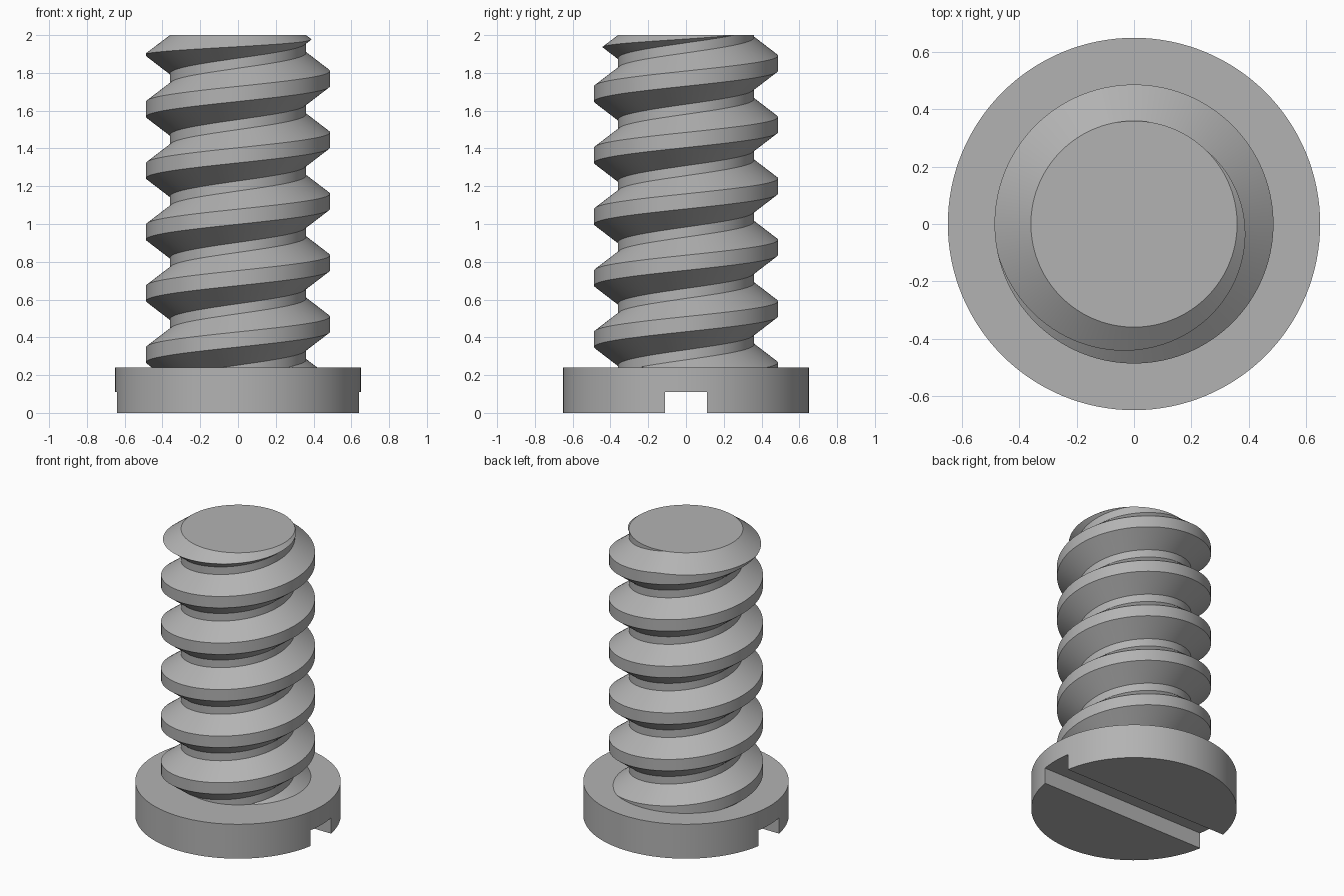
import bpy, bmesh, math

cube = bpy.data.objects.get("Cube")
if cube:
    bpy.data.objects.remove(cube, do_unlink=True)

HEAD_R, HEAD_H = 0.65, 0.24
SLOT_W, SLOT_H = 0.225, 0.11
ROOT, CREST, TOP, SUNK = 0.36, 0.487, 2.0, 0.15
PITCH, FLANK, FLAT, PHASE = 0.325, 0.096, 0.08, 0.47
SLOPE = (CREST - ROOT) / FLANK
STEPS = 160

steel = bpy.data.materials.new("grey steel")
steel.use_nodes = True
grey = (0.45, 0.45, 0.45, 1)
steel.diffuse_color = grey
steel.node_tree.nodes["Principled BSDF"].inputs["Base Color"].default_value = grey


def make_object(name, bm):
    mesh = bpy.data.meshes.new(name)
    bmesh.ops.recalc_face_normals(bm, faces=bm.faces)
    bm.to_mesh(mesh)
    bm.free()
    ob = bpy.data.objects.new(name, mesh)
    bpy.context.collection.objects.link(ob)
    mesh.materials.append(steel)
    return ob


def smooth(ob):
    bpy.ops.object.select_all(action='DESELECT')
    ob.select_set(True)
    bpy.context.view_layer.objects.active = ob
    bpy.ops.object.shade_smooth_by_angle(angle=math.radians(30))


# Thread outline at one angle, trimmed by the end chamfer and sunk into the head
def outline(turn):
    points = []
    for k in range(-2, 7):
        mid = PHASE + (k + turn) * PITCH
        low, high = mid - FLAT / 2, mid + FLAT / 2
        start = low - FLANK
        # point where the lower flank meets the chamfer cone
        peak_z = (start + TOP) / 2
        if low > peak_z:
            low = peak_z
        edge_r = min(CREST, ROOT + max(0, TOP - low) * SLOPE)
        high = min(high, max(low, TOP - FLANK))
        points += [(ROOT, start), (edge_r, low), (edge_r, high),
                   (ROOT, min(mid + FLAT / 2 + FLANK, TOP))]
    return [(ROOT, SUNK) if z < SUNK else (ROOT, TOP) if z >= TOP else (r, z)
            for r, z in points]


# Threaded shank
bm = bmesh.new()
columns = []
for i in range(STEPS + 1):
    a = 2 * math.pi * i / STEPS
    columns.append([bm.verts.new((r * math.cos(a), r * math.sin(a), z))
                    for r, z in outline(i / STEPS)])
for left, right in zip(columns, columns[1:]):
    for j in range(len(left) - 1):
        bm.faces.new((left[j], right[j], right[j + 1], left[j + 1]))
bmesh.ops.remove_doubles(bm, verts=bm.verts, dist=0.0001)
bmesh.ops.holes_fill(bm, edges=[e for e in bm.edges if e.is_boundary], sides=0)
smooth(make_object("threaded_shank", bm))

# Slot cutter
bm = bmesh.new()
bmesh.ops.create_cube(bm, size=1)
bmesh.ops.scale(bm, vec=(2, SLOT_W, 2 * SLOT_H), verts=bm.verts)
cutter = make_object("slot_cutter", bm)
cutter.hide_render = True

# Slotted head
bm = bmesh.new()
bmesh.ops.create_cone(bm, cap_ends=True, segments=128, radius1=HEAD_R,
                      radius2=HEAD_R, depth=HEAD_H)
bmesh.ops.translate(bm, vec=(0, 0, HEAD_H / 2), verts=bm.verts)
head = make_object("slotted_head", bm)
cut = head.modifiers.new("slot", 'BOOLEAN')
cut.operation = 'DIFFERENCE'
cut.solver = 'EXACT'
cut.object = cutter
smooth(head)
bpy.ops.object.modifier_apply(modifier=cut.name)
bpy.data.objects.remove(cutter, do_unlink=True)
